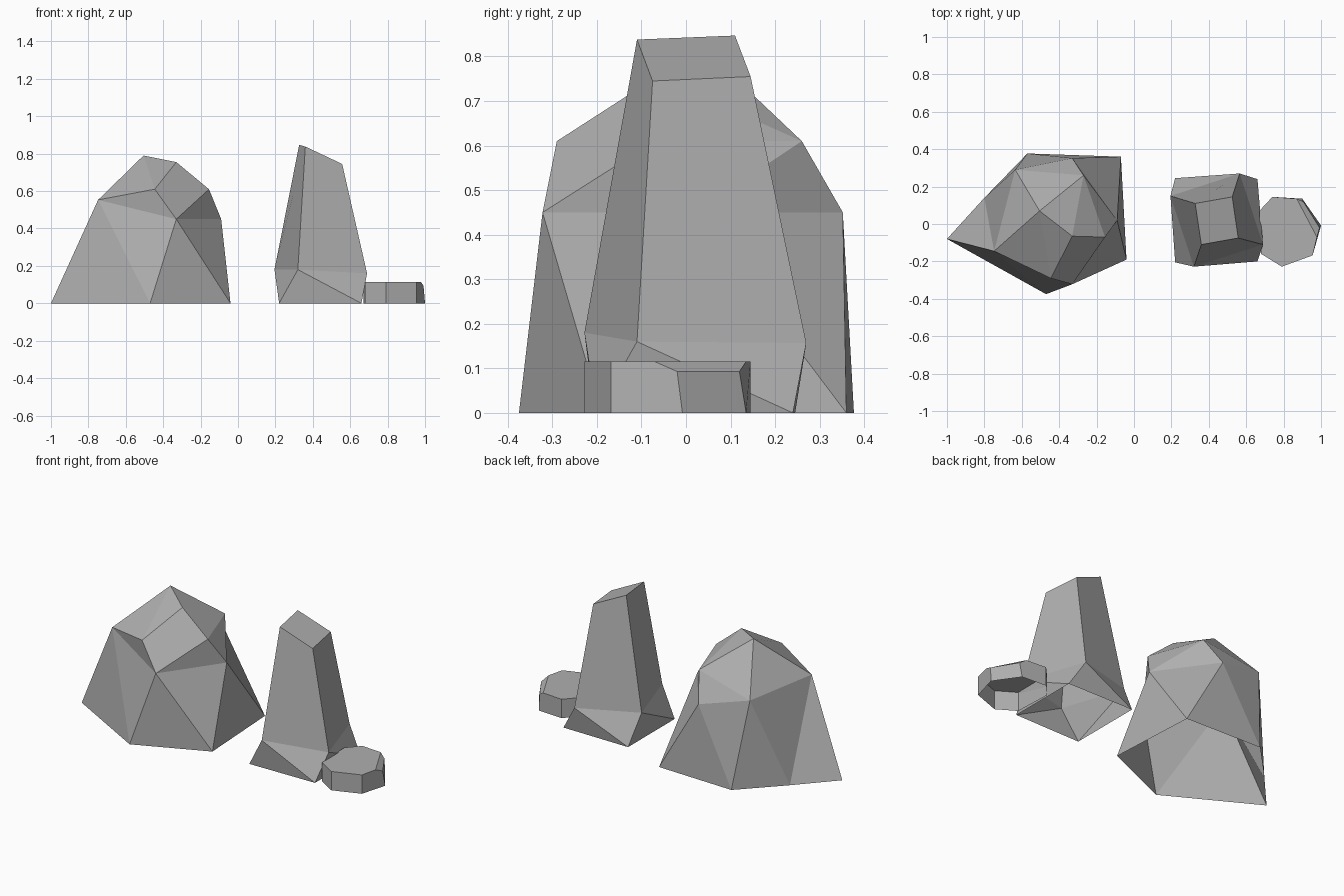
import bpy, bmesh

if "Cube" in bpy.data.objects:
    bpy.data.objects.remove(bpy.data.objects["Cube"])

grey = bpy.data.materials.new("stone_grey")
grey.diffuse_color = (.43, .43, .43, 1)
grey.use_nodes = True
grey.node_tree.nodes["Principled BSDF"].inputs["Base Color"].default_value = grey.diffuse_color


def make_rock(name, verts, faces):
    """Flat-shaded stone from a few corner points, normals turned outward."""
    bm = bmesh.new()
    vs = [bm.verts.new(v) for v in verts]
    for f in faces:
        bm.faces.new([vs[i] for i in f])
    bmesh.ops.recalc_face_normals(bm, faces=bm.faces)
    mesh = bpy.data.meshes.new(name)
    bm.to_mesh(mesh)
    bm.free()
    mesh.materials.append(grey)
    obj = bpy.data.objects.new(name, mesh)
    bpy.context.collection.objects.link(obj)
    return obj


def bridge(a, b, n):
    """Quads joining two rings of n points that start at a and b."""
    return [(a + i, a + (i + 1) % n, b + (i + 1) % n, b + i) for i in range(n)]


# Boulder: open base, shoulder points, faceted crown
boulder = {
    "A": (-1, -.08, 0), "B": (-.47, -.375, 0), "C": (-.04, -.19, 0),
    "D": (-.07, .36, 0), "E": (-.57, .377, 0), "W": (-.8, .14, 0),
    "F": (-.748, -.145, .553), "G": (-.33, -.322, .45),
    "H": (-.09, .02, .45), "X": (-.33, .352, .45), "T": (-.635, .29, .53),
    "S": (-.445, -.29, .61), "R": (-.155, -.07, .61), "U": (-.27, .26, .61),
    "Q": (-.33, -.065, .755), "P": (-.505, .07, .79),
}
skirt = "ABF BGF BCG CHG CDH DXH DEX ETX EWT WFT WAF"
crown = "FGS FSP PSQ SGRQ GHR RHU QRU PQU PUT PTF TUX UXH"
names = list(boulder)
make_rock("boulder", list(boulder.values()),
          [[names.index(c) for c in f] for f in (skirt + " " + crown).split()])

# Standing stone: square open foot, twisted waist, slanted tapering top
foot = [(.22, -.205, 0), (.66, -.2, 0), (.66, .24, 0), (.22, .245, 0)]
waist = [(.32, -.228, .18), (.69, -.11, .16), (.565, .27, .157), (.195, .15, .18)]
top = [(.36, -.11, .838), (.557, -.075, .745), (.525, .145, .755), (.327, .11, .847)]
twist = []
for b0, b1, w1, w0 in bridge(0, 4, 4):
    twist += [(b0, b1, w0), (b1, w1, w0)]
make_rock("standing_stone", foot + waist + top,
          twist + bridge(4, 8, 4) + [(8, 9, 10, 11)])

# Small flat stone: open underneath, one chipped corner
ring = [(.67, .07), (.74, .145), (.90, .135), (1, -.008),
        (.955, -.168), (.79, -.228), (.68, -.16)]
low = [(x, y, 0) for x, y in ring]
high = [(x, y, .115) for x, y in ring]
high[2] = (.905, .12, .093)
high[3] = (.992, -.02, .093)
chip = [(.87, .135, .115), (.978, -.07, .115)]
make_rock("flat_stone", low + high + chip,
          [(0, 1, 8, 7), (1, 2, 9, 14, 8), (2, 3, 10, 9), (3, 4, 11, 15, 10),
           (4, 5, 12, 11), (5, 6, 13, 12), (6, 0, 7, 13),
           (9, 10, 15, 14), (7, 8, 14, 15, 11, 12, 13)])
